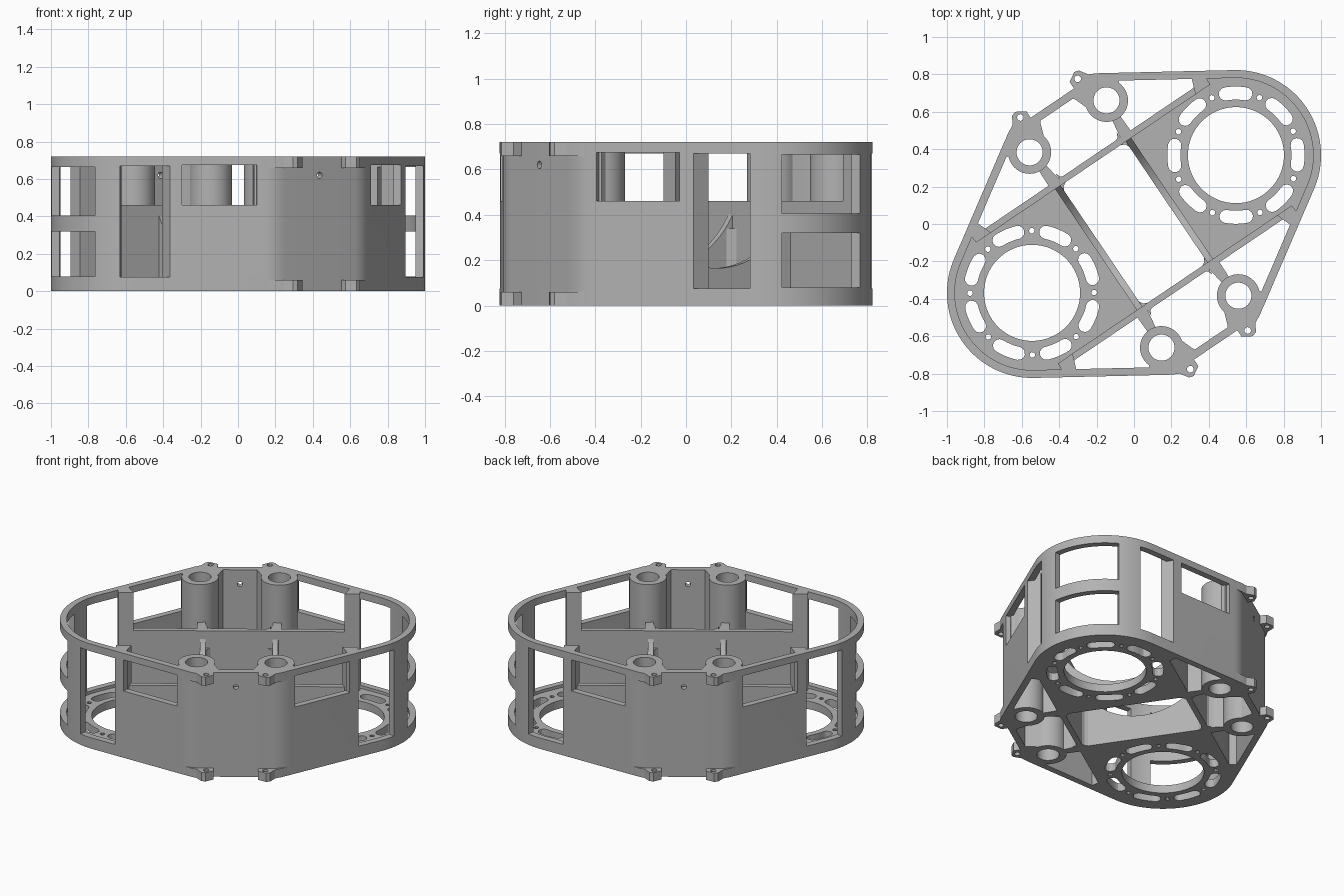
import bpy, bmesh, math
from mathutils import Matrix, Vector

if "Cube" in bpy.data.objects:
    bpy.data.objects.remove(bpy.data.objects["Cube"])

ANG = math.radians(34.03)      # long axis direction in plan
D, R = 0.6576, 0.455           # motor centre offset, end radius
H, HW = 0.72, 0.46             # full height, inner wall height
TAN = 57.3                     # angle where the round end meets the straight side
ROT = Matrix.Rotation(ANG, 4, 'Z')
SIGNS = [(1, 1), (-1, 1), (-1, -1), (1, -1)]

grey = bpy.data.materials.new("grey")
grey.diffuse_color = (0.45, 0.45, 0.45, 1)
grey.use_nodes = True
grey.node_tree.nodes["Principled BSDF"].inputs["Base Color"].default_value = grey.diffuse_color


def arc(cx, cy, r, a0, a1, n):
    return [(cx + r * math.cos(math.radians(a0 + (a1 - a0) * i / n)),
             cy + r * math.sin(math.radians(a0 + (a1 - a0) * i / n))) for i in range(n + 1)]


def circle(cx, cy, r, n=24):
    return arc(cx, cy, r, 0, 360, n)[:-1]


def flip(pts, su, sv):
    return [(x * su, y * sv) for x, y in pts]


def prism(name, outer, z0, z1, holes=(), frame=None):
    """Extrude a plan outline with holes; frame maps it to another plane."""
    bm = bmesh.new()
    for loop in [outer, *holes]:
        vs = [bm.verts.new((x, y, z0)) for x, y in loop]
        for i, v in enumerate(vs):
            bm.edges.new((v, vs[(i + 1) % len(vs)]))
    bmesh.ops.triangle_fill(bm, edges=bm.edges[:], use_beauty=True, use_dissolve=False,
                            normal=Vector((0, 0, 1)))
    out = bmesh.ops.extrude_face_region(bm, geom=bm.faces[:], use_keep_orig=True)
    bmesh.ops.translate(bm, vec=(0, 0, z1 - z0),
                        verts=[g for g in out['geom'] if isinstance(g, bmesh.types.BMVert)])
    bmesh.ops.recalc_face_normals(bm, faces=bm.faces[:])
    bm.transform(ROT @ frame if frame else ROT)
    bmesh.ops.recalc_face_normals(bm, faces=bm.faces[:])
    me = bpy.data.meshes.new(name)
    bm.to_mesh(me)
    bm.free()
    me.materials.append(grey)
    ob = bpy.data.objects.new(name, me)
    bpy.context.collection.objects.link(ob)
    return ob


def cut(ob, cutter):
    m = ob.modifiers.new("cut", 'BOOLEAN')
    m.operation, m.solver, m.object = 'DIFFERENCE', 'EXACT', cutter
    bpy.context.view_layer.objects.active = ob
    bpy.ops.object.modifier_apply(modifier=m.name)
    bpy.data.objects.remove(cutter, do_unlink=True)


# straight side: s runs from the end corner to the round end, d is depth outwards
T = math.radians(90 - TAN)


def side(s, d=0.0):
    return (0.285 + s * math.cos(T) + d * math.sin(T), 0.78 - s * math.sin(T) + d * math.cos(T))


def rim(off):
    """Closed outline of the frame, moved inwards by off."""
    v = 0.78 - off
    k = 0.285 - off * math.tan(T / 2)
    p0, p1, p2 = (k - 0.06, v), (k, v), (k + 0.06 * math.cos(T), v - 0.06 * math.sin(T))
    corner = []
    for i in range(7):
        t = i / 6
        corner.append(tuple((1 - t) ** 2 * a + 2 * t * (1 - t) * b + t * t * c
                            for a, b, c in zip(p0, p1, p2)))
    q1 = corner + arc(D, 0, R - off, TAN, 0, 20)
    q4 = flip(q1, 1, -1)[::-1][1:]
    half = q1 + q4
    return half + flip(half, -1, -1)


# outer wall with its windows
wall = prism("outer_wall", rim(0), 0, H, [rim(0.042)])
for su, sv in SIGNS:
    upper = [side(0.10, 0.05), side(0.50, 0.05), side(0.50, -0.06), side(0.10, -0.06)]
    cut(wall, prism("cutter", flip(upper, su, sv), HW, 0.675))
    tall = ([side(0.565, 0.05)] + arc(D, 0, R + 0.05, TAN, 45, 5)
            + arc(D, 0, R - 0.07, 45, TAN, 5) + [side(0.565, -0.07)])
    cut(wall, prism("cutter", flip(tall, su, sv), 0.075, 0.67))
for su in (1, -1):
    end = arc(D, 0, R + 0.05, -27, 27, 16) + arc(D, 0, R - 0.07, 27, -27, 16)
    for z0, z1 in ((0.08, 0.32), (0.405, 0.665)):
        cut(wall, prism("cutter", flip(end, su, 1), z0, z1))
# small screw holes down both flat ends (profile in u and z, pushed along v)
UPRIGHT = Matrix.Rotation(math.pi / 2, 4, 'X')
for z in (0.13, 0.29, 0.455, 0.62):
    for w in (0.7, -0.85):
        cut(wall, prism("cutter", circle(0, z, 0.017, 12), w, w + 0.15, frame=UPRIGHT))

# motor floors with centre hole, arc slots and screw holes
for su in (1, -1):
    edge = [(0.21, 0.41), (0.70, 0.41), (0.72, 0.47)] + arc(D, 0, R - 0.02, TAN, 0, 20)
    edge = edge + flip(edge, 1, -1)[::-1][1:]
    holes = [circle(D, 0, 0.257, 48)]
    for k in range(8):
        a = 11.25 + 45 * k
        p, q = arc(D, 0, 0.332, a - 9.5, a + 9.5, 1)
        holes.append(arc(D, 0, 0.367, a - 9.5, a + 9.5, 6)
                     + arc(*q, 0.035, a + 9.5, a + 189.5, 6)[1:-1]
                     + arc(D, 0, 0.297, a + 9.5, a - 9.5, 6)
                     + arc(*p, 0.035, a + 170.5, a + 350.5, 6)[1:-1])
        b = math.radians(a + 22.5)
        holes.append(circle(D + 0.332 * math.cos(b), 0.332 * math.sin(b), 0.015, 10))
    prism("motor_floor", flip(edge, su, 1), 0, 0.055, [flip(h, su, 1) for h in holes])

# long inner walls
for sv in (1, -1):
    prism("long_wall", flip([(-0.74, 0.39), (0.74, 0.39), (0.74, 0.425), (-0.74, 0.425)], 1, sv),
          0, HW)

# cross walls with a round dip (profile in v and z, pushed along u)
CROSS = Matrix(((0, 0, 1, 0), (1, 0, 0, 0), (0, 1, 0, 0), (0, 0, 0, 1)))
dip = [(-0.4, 0), (0.4, 0), (0.4, 0.44)] + arc(0, 0.605, 0.44, -25, -155, 28) + [(-0.4, 0.44)]
for u in (0.21, -0.245):
    prism("cross_wall", dip, u, u + 0.035, frame=CROSS)

# corner parts, the same in all four quarters
boss = ([(0.10, 0.75), (0.125, 0.765), (0.24, 0.765), (0.28, 0.752), (0.365, 0.695)]
        + arc(0.248, 0.63, 0.115, 20, -195, 28) + [(0.115, 0.72)])
pillar = [side(0.50, -0.004), side(0.565, -0.004), (0.755, 0.39), (0.66, 0.39)]
web = [(0.195, 0.41), (0.265, 0.41), (0.262, 0.53), (0.215, 0.53)]
fillet = [(0.195, 0.42), (0.165, 0.42), (0.186, 0.433), (0.198, 0.46)]
nook = [(0.215, 0.395), (0.17, 0.395), (0.198, 0.378), (0.215, 0.35)]
ear = [(0.14, 0.765), (0.14, 0.822), (0.19, 0.852), (0.215, 0.845), (0.245, 0.80),
       (0.285, 0.78), (0.33, 0.75), (0.30, 0.745)]
for su, sv in SIGNS:
    prism("boss", flip(boss, su, sv), 0, H, [flip(circle(0.248, 0.63, 0.07, 28), su, sv)])
    prism("pillar", flip(pillar, su, sv), 0, H)
    prism("boss_web", flip(web, su, sv), 0, HW)
    prism("web_fillet", flip(fillet, su, sv), 0, HW)
    prism("wall_fillet", flip(nook, su, sv), 0, 0.34)
    for z in (0, H - 0.06):
        prism("mounting_ear", flip(ear, su, sv), z, z + 0.06,
              [flip(circle(0.185, 0.812, 0.018, 12), su, sv)])

# smooth the rounded faces, keep corners sharp
for ob in bpy.context.collection.objects:
    ob.select_set(True)
bpy.context.view_layer.objects.active = wall
bpy.ops.object.shade_smooth_by_angle(angle=math.radians(25))
